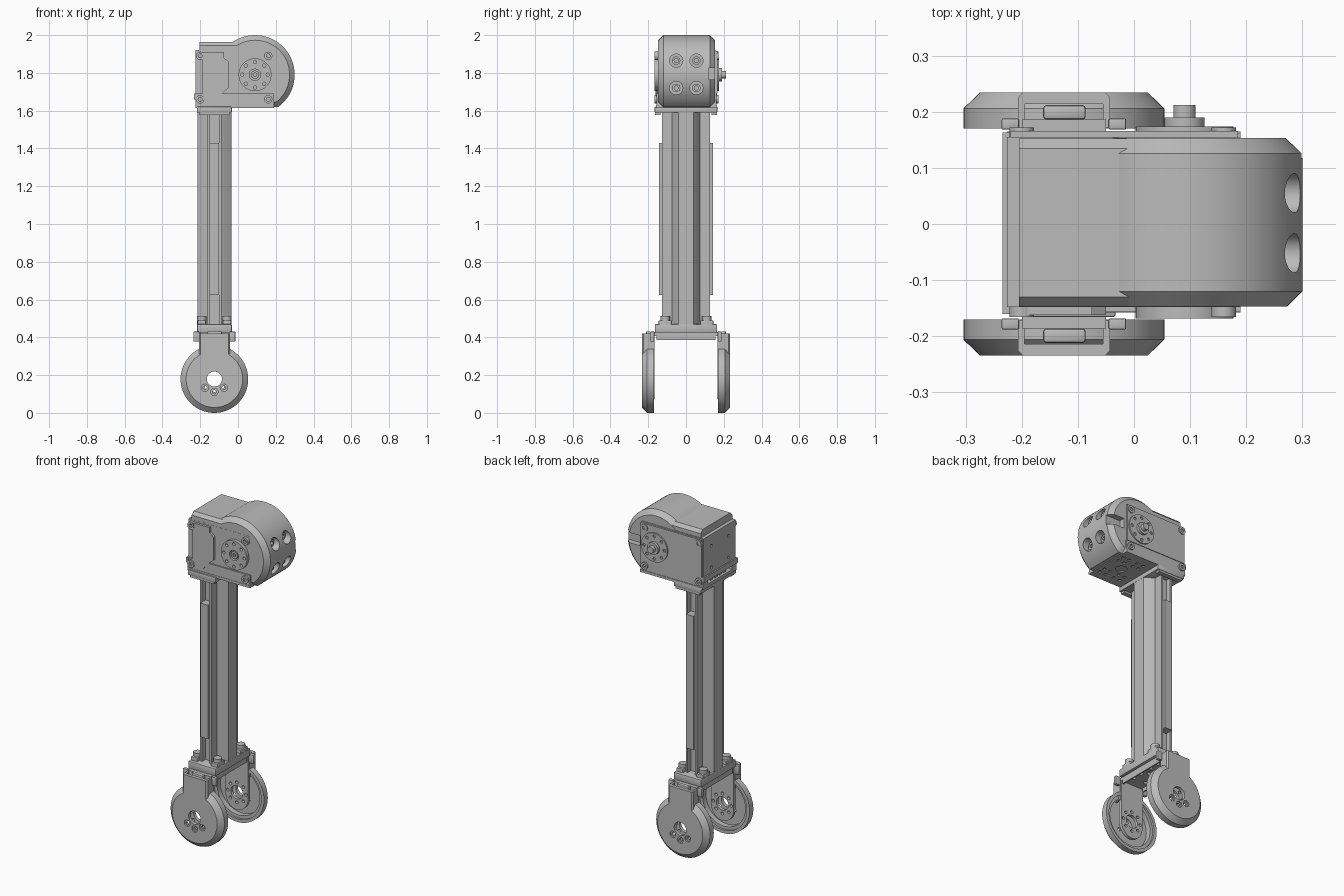
import bpy, bmesh, math

if "Cube" in bpy.data.objects:
    bpy.data.objects.remove(bpy.data.objects["Cube"])

grey = bpy.data.materials.new("metal_grey")
grey.diffuse_color = (0.5, 0.5, 0.5, 1)
grey.use_nodes = True
grey.node_tree.nodes["Principled BSDF"].inputs["Base Color"].default_value = grey.diffuse_color
CX = -0.125                 # centre line of column and wheel covers
AX, AZ = 0.09, 1.79         # drive axis
WZ = 0.179                  # wheel cover axis height


def finish(name, bm):
    bmesh.ops.recalc_face_normals(bm, faces=bm.faces)
    me = bpy.data.meshes.new(name)
    bm.to_mesh(me)
    bm.free()
    me.materials.clear()
    me.materials.append(grey)
    ob = bpy.data.objects.new(name, me)
    bpy.context.collection.objects.link(ob)
    return ob


def box(name, x, y, z, bevel=0):
    bm = bmesh.new()
    bmesh.ops.create_cube(bm, size=1)
    for v in bm.verts:
        v.co = [(a + b) / 2 + c * (b - a) for (a, b), c in zip((x, y, z), v.co)]
    if bevel:
        bmesh.ops.bevel(bm, geom=bm.edges[:], offset=bevel, segments=2, affect='EDGES', profile=0.5)
    return finish(name, bm)


PUT = {'x': lambda a, b, h: (h, a, b), 'y': lambda a, b, h: (a, h, b), 'z': lambda a, b, h: (a, b, h)}


def circle(c, r, n=32):
    return [(c[0] + r * math.cos(2 * math.pi * i / n), c[1] + r * math.sin(2 * math.pi * i / n))
            for i in range(n)]


def prism(name, axis, pts, lo, hi, bevel=0):
    """Outline extruded along an axis."""
    bm = bmesh.new()
    rings = [[bm.verts.new(PUT[axis](*p, h)) for p in pts] for h in (lo, hi)]
    caps = [bm.faces.new(r) for r in rings]
    n = len(pts)
    for i in range(n):
        j = (i + 1) % n
        bm.faces.new((rings[0][i], rings[0][j], rings[1][j], rings[1][i]))
    if bevel:
        bmesh.ops.recalc_face_normals(bm, faces=bm.faces)
        edges = [e for f in caps for e in f.edges]
        bmesh.ops.bevel(bm, geom=edges, offset=bevel, segments=1, affect='EDGES', profile=0.5)
    return finish(name, bm)


def cyl(name, axis, centre, r, lo, hi, n=32):
    return prism(name, axis, circle(centre, r, n), lo, hi)


def plate(name, axis, outline, holes, lo, hi):
    """Flat plate with through holes, from a filled curve."""
    cu = bpy.data.curves.new(name, 'CURVE')
    cu.dimensions, cu.fill_mode, cu.extrude = '2D', 'BOTH', (hi - lo) / 2
    for loop in [outline] + holes:
        sp = cu.splines.new('POLY')
        sp.points.add(len(loop) - 1)
        for p, q in zip(sp.points, loop):
            p.co = (q[0], q[1], 0, 1)
        sp.use_cyclic_u = True
    tmp = bpy.data.objects.new("tmp", cu)
    bpy.context.collection.objects.link(tmp)
    bpy.context.view_layer.update()
    me = bpy.data.meshes.new_from_object(tmp.evaluated_get(bpy.context.evaluated_depsgraph_get()))
    bm = bmesh.new()
    bm.from_mesh(me)
    bpy.data.objects.remove(tmp)
    bpy.data.meshes.remove(me)
    bmesh.ops.remove_doubles(bm, verts=bm.verts, dist=1e-5)
    for v in bm.verts:
        v.co = PUT[axis](v.co.x, v.co.y, v.co.z + (lo + hi) / 2)
    return finish(name, bm)


def lathe_y(name, prof, cx, cz, n=64):
    """Closed (radius, y) profile turned about a y axis."""
    bm = bmesh.new()
    rings = [[bm.verts.new((p[0], y, p[1])) for p in circle((cx, cz), r, n)] for r, y in prof]
    for k, a in enumerate(rings):
        b = rings[(k + 1) % len(rings)]
        for i in range(n):
            j = (i + 1) % n
            bm.faces.new((a[i], a[j], b[j], b[i]))
    return finish(name, bm)


def cut(ob, *cutters):
    for c in cutters:
        m = ob.modifiers.new("cut", 'BOOLEAN')
        m.operation, m.solver, m.object = 'DIFFERENCE', 'EXACT', c
        bpy.context.view_layer.objects.active = ob
        bpy.ops.object.modifier_apply(modifier=m.name)
        bpy.data.objects.remove(c)


# Motor drum with four recessed screw holes and a cable notch
arc = [(AX + 0.21 * math.cos(math.radians(a)), AZ + 0.21 * math.sin(math.radians(a)))
       for a in range(-54, 235, 6)]
drum = prism("motor_drum", 'y', arc, -0.147, 0.153, 0.027)
cut(drum, box("c", (0.2, 0.4), (0.118, 0.2), (1.765, 1.825)))
for y in (-0.052, 0.055):
    for z in (1.72, 1.865):
        cut(drum, cyl("c", 'x', (y, z), 0.035, 0.25, 0.4))
        plate("drum_screw", 'x', circle((y, z), 0.022, 24), [circle((y, z), 0.012, 6)], 0.245, 0.262)
# Flat cap running back from the drum
prism("motor_cap", 'x', [(-0.147, 1.9), (0.152, 1.9), (0.152, 1.945), (0.135, 1.964),
      (-0.13, 1.964), (-0.147, 1.945)], -0.205, 0.0)

# Motor body with bottom mounting holes and a rear socket
body = box("motor_body", (-0.226, 0.19), (-0.148, 0.155), (1.625, 1.92))
cut(body, box("c", (-0.3, -0.195), (-0.115, 0.115), (1.634, 1.66)))
for y in (-0.08, 0.08):
    for z in (1.72, 1.85):
        cut(body, cyl("c", 'x', (y, z), 0.009, -0.3, -0.21, n=10))
grid = [circle((x, y), 0.01, 10) for x in (0.02, 0.06, 0.12, 0.16) for y in (-0.1, -0.06, 0.06, 0.1)]
plate("motor_base", 'z', [(-0.226, -0.158), (0.19, -0.158), (0.19, 0.165), (-0.226, 0.165)],
      grid + [circle((AX, 0), 0.032)], 1.615, 1.63)
for y in (-0.06, -0.02, 0.02, 0.06):
    box("socket_pin", (-0.215, -0.19), (y - 0.012, y + 0.012), (1.636, 1.652))

# Side covers
prism("front_cover", 'y', [(-0.175, 1.65), (-0.19, 1.70), (-0.19, 1.91), (-0.075, 1.91),
      (-0.075, 1.88), (-0.05, 1.86), (-0.05, 1.72), (-0.075, 1.70), (-0.12, 1.65)], -0.162, -0.14)
box("front_lower_lip", (-0.226, 0.19), (-0.156, -0.14), (1.62, 1.69))
box("back_cover", (-0.22, 0.185), (0.15, 0.166), (1.69, 1.915))
box("back_lower_lip", (-0.226, 0.19), (0.15, 0.162), (1.62, 1.69))
box("rear_frame", (-0.234, -0.22), (-0.16, 0.163), (1.66, 1.69))

# Corner screws
for x in (-0.2, 0.16):
    for z in (1.66, 1.89):
        for lo, hi in ((-0.166, -0.14), (0.15, 0.172)):
            plate("corner_screw", 'y', circle((x, z), 0.022, 20), [circle((x, z), 0.011, 6)], lo, hi)

# Drive discs, hub and shaft
bolts = [circle(p, 0.009, 12) for p in circle((AX, AZ), 0.068, 8)]
plate("front_drive_disc", 'y', circle((AX, AZ), 0.087, 48),
      bolts + [circle((AX, AZ), 0.03, 24)], -0.168, -0.14)
plate("front_centre_screw", 'y', circle((AX, AZ), 0.022, 20), [circle((AX, AZ), 0.01, 6)], -0.166, -0.14)
plate("back_drive_disc", 'y', circle((AX, AZ), 0.087, 48), bolts, 0.15, 0.174)
cyl("back_hub", 'y', (AX, AZ), 0.036, 0.17, 0.19)
cyl("back_shaft", 'y', (AX, AZ), 0.02, 0.18, 0.212)

# Top bracket between motor and column
box("top_bracket", (-0.218, -0.033), (-0.166, 0.166), (1.59, 1.621), 0.004)
for s in (-1, 1):
    box("top_bracket_tab", (-0.205, -0.045), sorted((s * 0.135, s * 0.163)), (1.578, 1.6))

# Cross-shaped column: quarter section mirrored both ways
q = [(0.09, 0.04), (0.065, 0.06), (0.0375, 0.075), (0.0375, 0.127)]
sec = q + [(-x, y) for x, y in q[::-1]]
sec += [(-x, -y) for x, y in sec]
column = prism("column", 'z', [(CX + x, y) for x, y in sec], 0.45, 1.6)
for s in (-1, 1):
    ys = sorted((s * 0.095, s * 0.2))
    cut(column, box("c", (CX - 0.025, CX + 0.025), ys, (1.43, 1.7)),
        box("c", (CX - 0.025, CX + 0.025), ys, (0.3, 0.625)))
    strip = sorted((s * 0.11, s * 0.144))
    prism("column_strip", 'z', [(CX - 0.025, strip[0]), (CX + 0.025, strip[0]),
          (CX + 0.025, strip[1]), (CX - 0.025, strip[1])], 0.625, 1.43)

# Lower plate, flanged cross bracket and bolts
box("lower_plate", (-0.217, -0.033), (-0.165, 0.165), (0.425, 0.47), 0.005)
spots = [circle((CX + x, y), 0.011, 12) for x in (-0.04, 0.04) for y in (-0.1, -0.04, 0.04, 0.1)]
plate("cross_bracket", 'z', [(-0.2, -0.186), (-0.05, -0.186), (-0.05, 0.186), (-0.2, 0.186)],
      spots + [circle((CX, 0), 0.025, 24)], 0.408, 0.427)
for x in (-0.2, -0.058):
    box("bracket_flange", (x, x + 0.008), (-0.157, 0.157), (0.385, 0.425))
for x in (-0.192, -0.058):
    for y in (-0.11, 0.11):
        cyl("plate_bolt", 'z', (x, y), 0.024, 0.46, 0.512, n=20)
        box("bolt_seat", (x - 0.022, x + 0.022), (y - 0.035, y + 0.035), (0.46, 0.49), 0.004)

# Hollow wheel covers with neck, bracket arms inside
screws = [(CX + dx, WZ + dz) for dx, dz in ((-0.05, -0.046), (0, -0.068), (0.05, -0.046))]
hub = circle((CX, WZ), 0.04)
for side, s in (("front", -1), ("back", 1)):
    def span(a, b):
        return sorted((s * a, s * b))
    lathe_y(side + "_wheel_rim", [(r, s * y) for r, y in (
        (0.15, 0.234), (0.179, 0.206), (0.179, 0.17), (0.16, 0.17), (0.16, 0.182),
        (0.142, 0.182), (0.142, 0.214), (0.15, 0.214))], CX, WZ)
    disc = circle((CX, WZ), 0.15, 64)
    plate(side + "_wheel_inner_face", 'y', disc, [hub] + [circle(p, 0.01, 16) for p in screws],
          *span(0.214, 0.226))
    plate(side + "_wheel_face", 'y', disc, [hub] + [circle(p, 0.019, 20) for p in screws],
          *span(0.226, 0.234))
    # Neck: channel section open towards the arm
    prism(side + "_wheel_neck", 'z', [(CX + x, s * y) for x, y in (
        (-0.082, 0.172), (-0.082, 0.226), (-0.074, 0.234), (0.074, 0.234), (0.082, 0.226),
        (0.082, 0.172), (0.07, 0.172), (0.07, 0.214), (-0.07, 0.214), (-0.07, 0.172))], 0.29, 0.42)
    # Rounded arm plate with a ring of holes
    low = [(CX + 0.075 * math.cos(math.radians(a)), WZ - 0.02 + 0.085 * math.sin(math.radians(a)))
           for a in range(180, 361, 12)]
    plate(side + "_bracket_arm", 'y', low + [(CX + 0.075, 0.427), (CX - 0.075, 0.427)],
          [hub] + [circle(p, 0.009, 12) for p in circle((CX, WZ), 0.06, 8)], *span(0.167, 0.186))
    # Clips and catch at the neck
    for x in (-0.225, -0.025):
        box(side + "_neck_clip", (x - 0.011, x + 0.02) if x < -0.1 else (x - 0.02, x + 0.011),
            span(0.168, 0.188), (0.378, 0.43), 0.003)
    box(side + "_neck_catch", (-0.162, -0.086), span(0.186, 0.212), (0.38, 0.432), 0.006)

# Smooth curved surfaces, keep hard edges
bpy.ops.object.select_all(action='SELECT')
bpy.ops.object.shade_smooth_by_angle(angle=math.radians(28))
